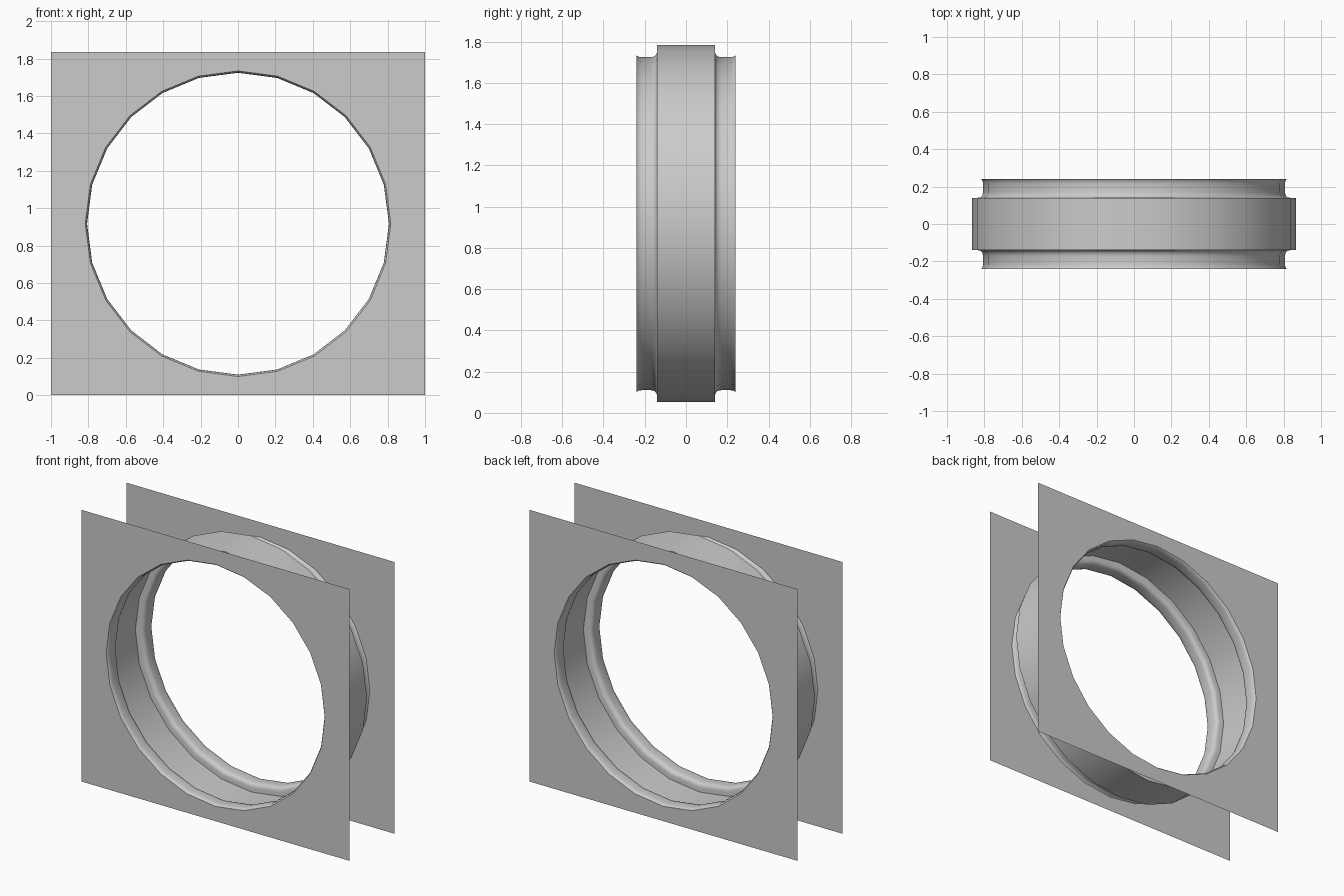
import bpy, bmesh
from math import sin, cos, tan, pi

if "Cube" in bpy.data.objects:
    bpy.data.objects.remove(bpy.data.objects["Cube"])

SIDES, CZ, HALF_W, PLATE_Y = 24, 0.917, 1.0, 0.24


def ring(bm, r, y):
    return [bm.verts.new((r * cos(2 * pi * i / SIDES), y,
                          CZ + r * sin(2 * pi * i / SIDES))) for i in range(SIDES)]


def bridge(bm, a, b):
    for i in range(SIDES):
        j = (i + 1) % SIDES
        bm.faces.new((a[i], a[j], b[j], b[i]))


def finish(bm, name, angle):
    me = bpy.data.meshes.new(name)
    bm.normal_update()
    bm.to_mesh(me)
    bm.free()
    ob = bpy.data.objects.new(name, me)
    bpy.context.collection.objects.link(ob)
    bpy.ops.object.select_all(action='DESELECT')
    ob.select_set(True)
    bpy.context.view_layer.objects.active = ob
    bpy.ops.object.shade_smooth_by_angle(angle=angle)


def lathe(name, profile):
    bm = bmesh.new()
    rings = [ring(bm, r, y) for r, y in profile]
    for a, b in zip(rings, rings[1:]):
        bridge(bm, a, b)
    bmesh.ops.recalc_face_normals(bm, faces=bm.faces)
    finish(bm, name, 0.9)


def plate(name, side):
    # thin rectangular sheet with a 24-sided hole
    bm = bmesh.new()
    y = side * PLATE_Y
    inner, outer = ring(bm, 0.817, y), []
    for i in range(SIDES):
        a = 2 * pi * i / SIDES
        m = max(abs(cos(a)), abs(sin(a)))
        outer.append(bm.verts.new((HALF_W * cos(a) / m, y, CZ + CZ * sin(a) / m)))
    if side < 0:
        bridge(bm, outer, inner)
    else:
        bridge(bm, inner, outer)
    bm.normal_update()
    if bm.faces[:] and bm.faces[:][0].normal.y * side < 0:
        bmesh.ops.reverse_faces(bm, faces=bm.faces[:])
    finish(bm, name, 0.5)


# wall sheets
plate("front_plate", -1)
plate("back_plate", 1)

# necks with rolled lips, meeting the wider middle band at a step
for name, s in (("front_neck", -1), ("back_neck", 1)):
    lathe(name, [(r, s * y) for r, y in
                 ((0.817, 0.24), (0.81, 0.232), (0.807, 0.215), (0.807, 0.17),
                  (0.811, 0.152), (0.822, 0.143), (0.835, 0.14), (0.865, 0.14))])

# wide middle band
lathe("middle_band", [(0.865, -0.14), (0.865, 0.14)])
